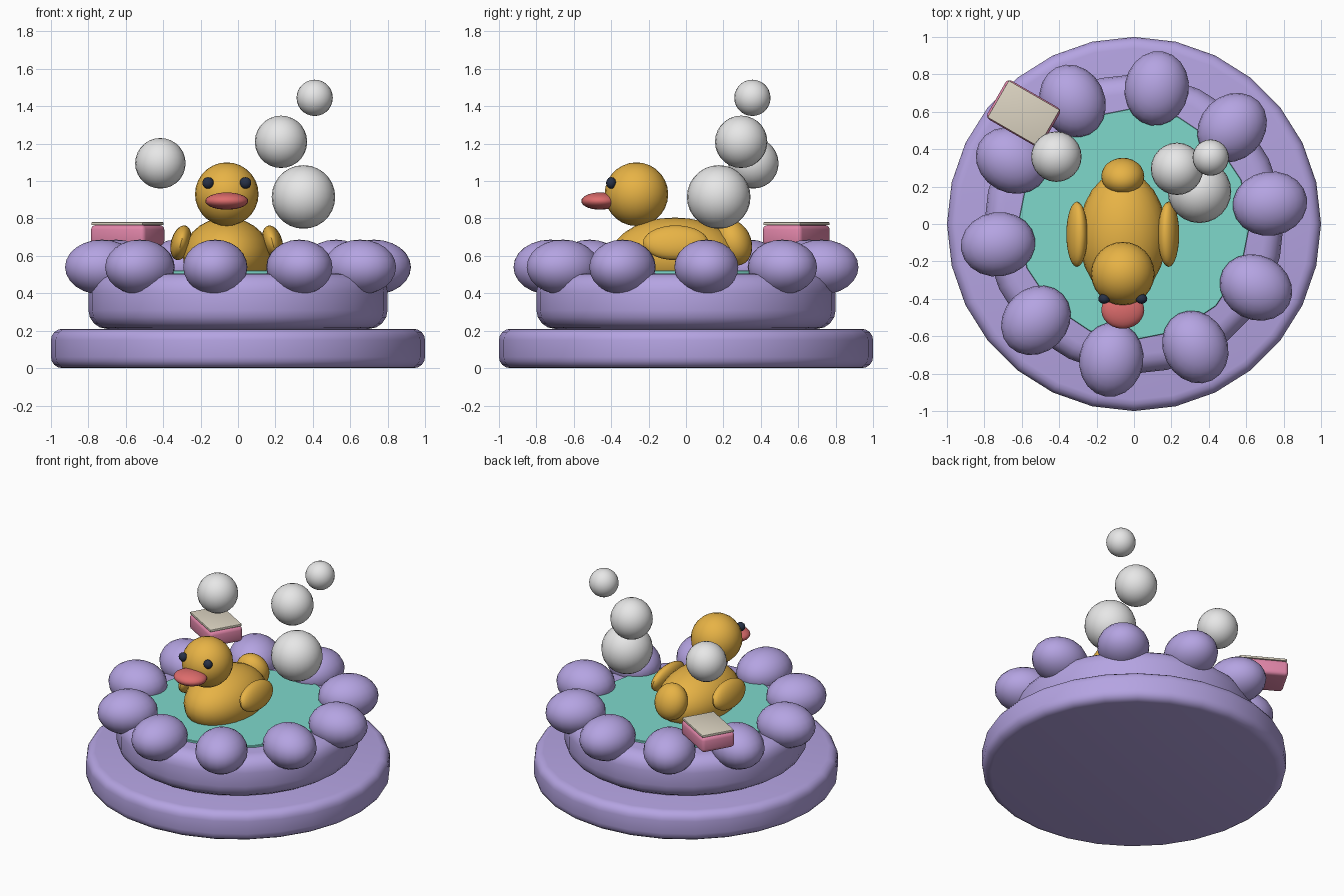
import bpy, bmesh, math
from mathutils import Matrix

if "Cube" in bpy.data.objects:
    bpy.data.objects.remove(bpy.data.objects["Cube"])


def material(name, rgb):
    m = bpy.data.materials.new(name)
    m.diffuse_color = (*rgb, 1)
    m.use_nodes = True
    m.node_tree.nodes["Principled BSDF"].inputs["Base Color"].default_value = m.diffuse_color
    return m


LILAC = material("lilac", (0.46, 0.37, 0.76))
WATER = material("water teal", (0.21, 0.69, 0.60))
YELLOW = material("duck yellow", (0.80, 0.45, 0.06))
CORAL = material("bill coral", (0.72, 0.15, 0.15))
NAVY = material("eye navy", (0.02, 0.03, 0.06))
PINK = material("soap pink", (0.76, 0.24, 0.40))
CREAM = material("label cream", (0.72, 0.66, 0.54))
FOAM = material("bubble white", (0.80, 0.80, 0.80))


def finish(name, bm, mat, angle=40):
    bmesh.ops.recalc_face_normals(bm, faces=bm.faces)
    me = bpy.data.meshes.new(name)
    bm.to_mesh(me)
    bm.free()
    me.materials.append(mat)
    ob = bpy.data.objects.new(name, me)
    bpy.context.collection.objects.link(ob)
    bpy.ops.object.select_all(action='DESELECT')
    ob.select_set(True)
    bpy.context.view_layer.objects.active = ob
    bpy.ops.object.shade_smooth_by_angle(angle=math.radians(angle))
    return ob


def blob(name, mat, loc, size, rot=(0, 0, 0), seg=24, rings=14):
    """Ellipsoid from half-sizes."""
    bm = bmesh.new()
    bmesh.ops.create_uvsphere(bm, u_segments=seg, v_segments=rings, radius=1)
    bmesh.ops.scale(bm, vec=size, verts=bm.verts)
    ob = finish(name, bm, mat)
    ob.location, ob.rotation_euler = loc, rot
    return ob


def disc(name, mat, radius, z0, z1, bevel, sides, steps=4):
    """Round slab with rounded rims, from a turned profile."""
    bm = bmesh.new()
    profile = []
    for zc, a0 in ((z0 + bevel, -90), (z1 - bevel, 0)):
        for i in range(steps + 1):
            a = math.radians(a0 + 90 * i / steps)
            profile.append((radius - bevel + bevel * math.cos(a), zc + bevel * math.sin(a)))
    rows = [[bm.verts.new((r * math.sin(2 * math.pi * k / sides),
                           r * math.cos(2 * math.pi * k / sides), z))
             for k in range(sides)] for r, z in profile]
    for lo, hi in zip(rows, rows[1:]):
        for k in range(sides):
            n = (k + 1) % sides
            bm.faces.new((lo[k], lo[n], hi[n], hi[k]))
    bm.faces.new(rows[0])
    bm.faces.new(rows[-1])
    return finish(name, bm, mat)


def box(name, mat, loc, size, rot_z, bevel):
    bm = bmesh.new()
    bmesh.ops.create_cube(bm, size=1, matrix=Matrix.Diagonal((*size, 1)))
    bmesh.ops.bevel(bm, geom=bm.edges[:], offset=bevel, segments=3, profile=0.5, affect='EDGES')
    ob = finish(name, bm, mat)
    ob.location, ob.rotation_euler = loc, (0, 0, rot_z)
    return ob


# Stepped round tub and water
disc("base", LILAC, 1.0, 0.0, 0.21, 0.06, 28)
disc("tub", LILAC, 0.80, 0.21, 0.507, 0.10, 28)
disc("water", WATER, 0.62, 0.49, 0.522, 0.003, 16, 1)

# Ring of puffy lobes
for i in range(10):
    a = math.radians(8.5 + 36 * i)
    blob(f"rim_lobe_{i + 1}", LILAC, (0.735 * math.cos(a), 0.735 * math.sin(a), 0.54),
         (0.20, 0.172, 0.147), (0, 0, a), 20, 12)

# Toy duck
X = -0.06
blob("duck_body", YELLOW, (X, -0.06, 0.60), (0.235, 0.34, 0.205))
blob("duck_head", YELLOW, (X, -0.265, 0.93), (0.17, 0.17, 0.17))
blob("duck_tail", YELLOW, (X, 0.255, 0.67), (0.115, 0.095, 0.125), (math.radians(20), 0, 0))
blob("duck_bill", CORAL, (X, -0.46, 0.893), (0.115, 0.10, 0.046))
for side, label in ((-1, "left"), (1, "right")):
    blob(f"duck_wing_{label}", YELLOW, (X + side * 0.245, -0.055, 0.67),
         (0.053, 0.175, 0.095), (0, -side * math.radians(15), 0))
    blob(f"duck_eye_{label}", NAVY, (X + side * 0.1, -0.40, 0.99), (0.031, 0.027, 0.031), seg=16, rings=10)

# Soap bar with a pale top plate
turn = math.radians(-30)
box("soap", PINK, (-0.59, 0.59, 0.71), (0.335, 0.24, 0.11), turn, 0.025)
box("soap_label", CREAM, (-0.59, 0.59, 0.772), (0.315, 0.228, 0.016), turn, 0.003)

# Floating bubbles
for i, (x, y, z, r) in enumerate(((0.35, 0.175, 0.915, 0.17), (0.23, 0.295, 1.21, 0.14),
                                  (0.41, 0.355, 1.445, 0.097), (-0.415, 0.36, 1.095, 0.135))):
    blob(f"bubble_{i + 1}", FOAM, (x, y, z), (r, r, r))
